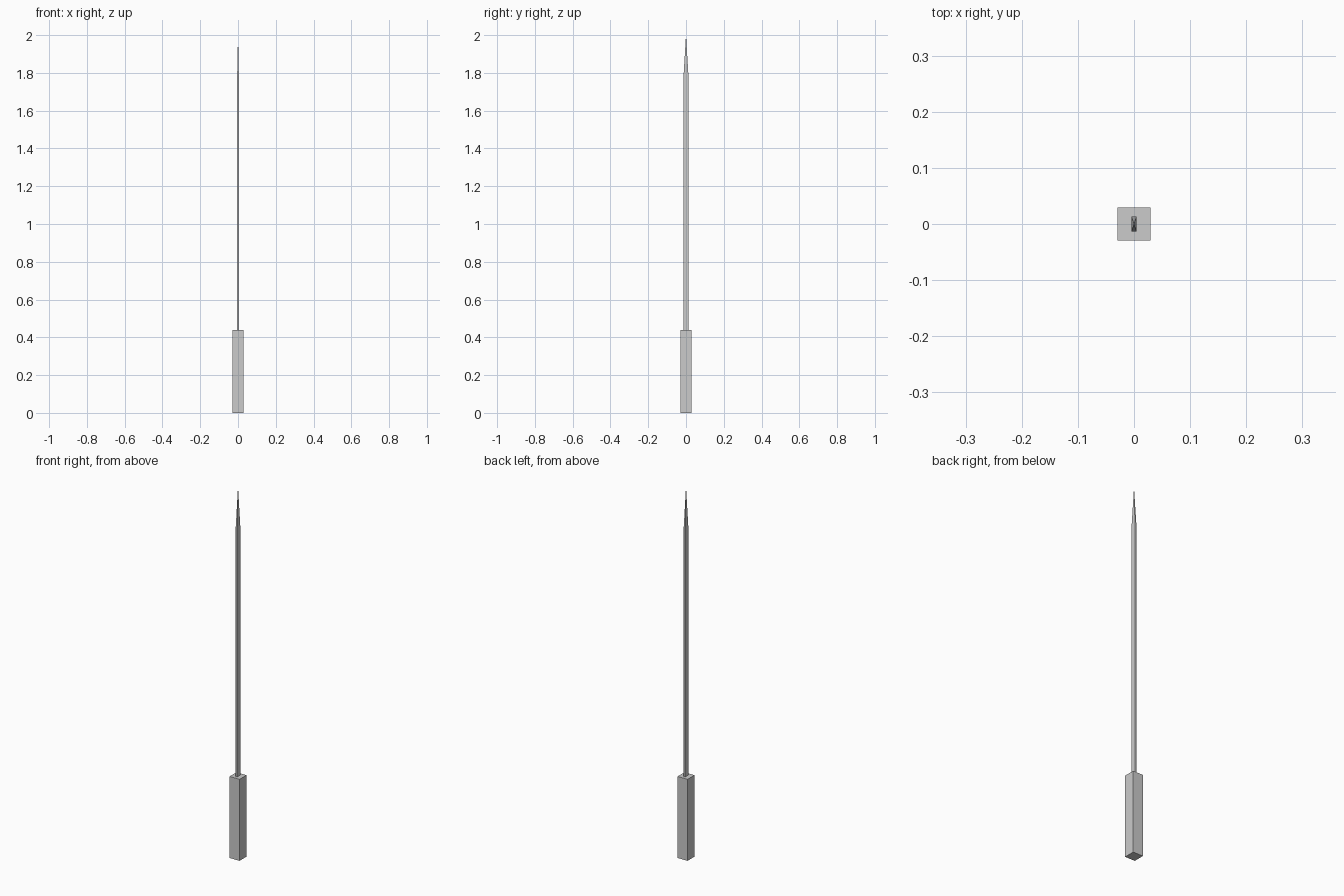
import bpy, bmesh

if "Cube" in bpy.data.objects:
    bpy.data.objects.remove(bpy.data.objects["Cube"])

HANDLE_W, HANDLE_H = 0.059, 0.44
BLADE_X, BLADE_Y = 0.009, 0.026
TAPER_Z, TIP_Z = 1.785, 2.0


def prism(name, width, depth, z0, z1, apex_z=None):
    """Rectangular prism, optionally ending in a pyramid point."""
    bm = bmesh.new()
    bmesh.ops.create_cube(bm, size=1)
    bmesh.ops.scale(bm, vec=(width, depth, z1 - z0), verts=bm.verts)
    bmesh.ops.translate(bm, vec=(0, 0, (z0 + z1) / 2), verts=bm.verts)
    if apex_z is not None:
        bm.normal_update()
        top = [f for f in bm.faces if f.normal.z > 0.9]
        apex = bmesh.ops.poke(bm, faces=top)["verts"][0]
        apex.co.z = apex_z
    mesh = bpy.data.meshes.new(name)
    bm.to_mesh(mesh)
    bm.free()
    obj = bpy.data.objects.new(name, mesh)
    bpy.context.collection.objects.link(obj)
    return obj


# Square grip
prism("handle", HANDLE_W, HANDLE_W, 0, HANDLE_H)

# Slim flat blade with a pyramid point
prism("blade", BLADE_X, BLADE_Y, HANDLE_H, TAPER_Z, TIP_Z)
